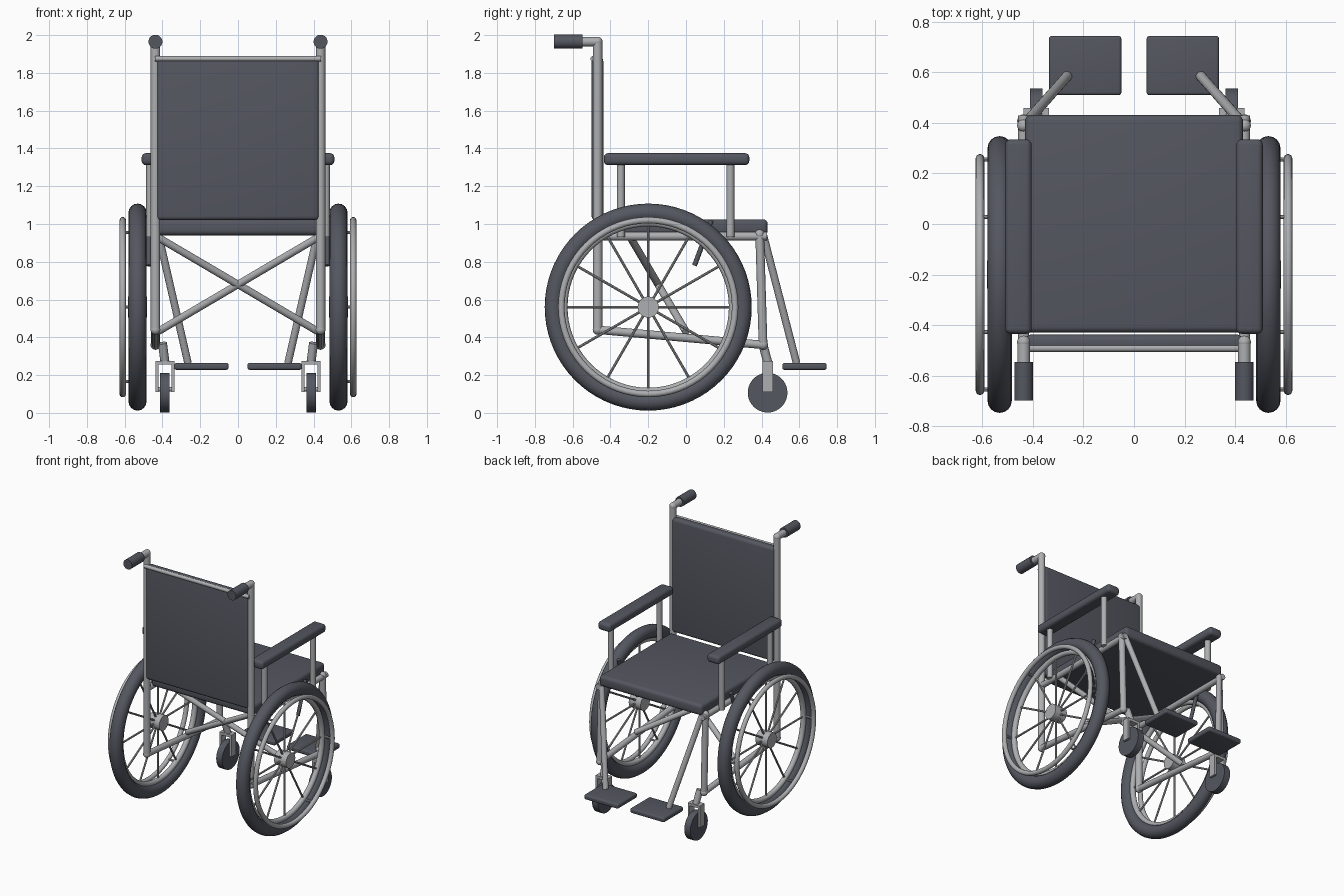
import bpy, math
from mathutils import Vector

if "Cube" in bpy.data.objects:
    bpy.data.objects.remove(bpy.data.objects["Cube"])


def material(name, rgb):
    m = bpy.data.materials.new(name)
    m.diffuse_color = (*rgb, 1)
    m.use_nodes = True
    m.node_tree.nodes["Principled BSDF"].inputs["Base Color"].default_value = m.diffuse_color
    return m


STEEL = material("steel_grey", (0.42, 0.425, 0.44))
DARK = material("dark_charcoal", (0.09, 0.095, 0.118))


def finish(ob, name, mat, smooth=True):
    ob.name = name
    ob.data.materials.append(mat)
    if smooth:
        bpy.ops.object.shade_smooth_by_angle(angle=math.radians(40))
    return ob


def tube(name, a, b, r, mat=STEEL, sides=20):
    a, b = Vector(a), Vector(b)
    d = b - a
    bpy.ops.mesh.primitive_cylinder_add(vertices=sides, radius=r, depth=d.length,
                                        location=(a + b) / 2,
                                        rotation=d.to_track_quat('Z', 'Y').to_euler())
    return finish(bpy.context.object, name, mat)


def ball(name, p, r, mat=STEEL):
    bpy.ops.mesh.primitive_uv_sphere_add(segments=20, ring_count=12, radius=r, location=p)
    return finish(bpy.context.object, name, mat)


def box(name, lo, hi, bevel, mat=DARK):
    lo, hi = Vector(lo), Vector(hi)
    bpy.ops.mesh.primitive_cube_add(size=1, location=(lo + hi) / 2)
    ob = bpy.context.object
    ob.scale = hi - lo
    bpy.ops.object.transform_apply(location=False, rotation=False, scale=True)
    if bevel:
        mod = ob.modifiers.new("rounded_edges", 'BEVEL')
        mod.width, mod.segments = bevel, 4
        bpy.ops.object.modifier_apply(modifier=mod.name)
    return finish(ob, name, mat)


def ring(name, x, major, minor, mat):
    bpy.ops.mesh.primitive_torus_add(major_segments=72, minor_segments=16,
                                     major_radius=major, minor_radius=minor,
                                     location=(x, WY, WZ), rotation=(0, math.pi / 2, 0))
    return finish(bpy.context.object, name, mat)


WY, WZ = -0.20, 0.56  # main wheel centre

# Seat, backrest and its rear crossbar
box("seat", (-0.432, -0.43, 0.94), (0.432, 0.432, 1.025), 0.025)
box("backrest", (-0.43, -0.5, 1.02), (0.43, -0.438, 1.885), 0.022)
tube("backrest_bar", (-0.44, -0.492, 1.875), (0.44, -0.492, 1.875), 0.014)

for s, side in ((-1, "left"), (1, "right")):
    def P(x, y, z):
        return (s * x, y, z)

    def span(name, x0, x1, y0, y1, z0, z1, bevel, mat=DARK):
        xs = sorted((s * x0, s * x1))
        return box(f"{name}_{side}", (xs[0], y0, z0), (xs[1], y1, z1), bevel, mat)

    def rod(name, a, b, r, mat=STEEL, sides=20):
        return tube(f"{name}_{side}", P(*a), P(*b), r, mat, sides)

    # Frame tubes with rounded joints
    back_top, back_low = (0.437, -0.468, 1.965), (0.437, -0.468, 0.44)
    front_low, front_top = (0.437, 0.408, 0.36), (0.437, 0.39, 0.945)
    rod("back_upright", back_low, back_top, 0.025)
    rod("lower_rail", back_low, front_low, 0.022)
    rod("front_post", front_low, front_top, 0.023)
    rod("seat_rail", (0.437, -0.468, 0.935), (0.437, 0.43, 0.935), 0.022)
    for i, p in enumerate((back_top, back_low, front_low, front_top)):
        ball(f"frame_joint_{i}_{side}", P(*p), 0.026)

    # Push handle
    rod("handle_stub", back_top, (0.437, -0.56, 1.965), 0.025)
    rod("handle_grip", (0.437, -0.547, 1.965), (0.437, -0.698, 1.965), 0.037, DARK)

    # Crossed brace under the seat
    rod("cross_brace", (0.425, -0.295, 0.93), (-0.425, 0.0, 0.43), 0.02)

    # Armrest and posts
    span("armrest", 0.405, 0.51, -0.435, 0.335, 1.312, 1.375, 0.022)
    for n, y in (("rear", -0.345), ("front", 0.235)):
        rod(f"armrest_post_{n}", (0.465, y, 0.93), (0.465, y, 1.33), 0.021)

    # Brake lever
    rod("brake_lever", (0.472, 0.135, 1.02), (0.472, 0.045, 0.78), 0.013, DARK)

    # Footrest
    rod("footrest_hanger", (0.42, 0.41, 0.94), (0.265, 0.585, 0.265), 0.02)
    span("footplate", 0.05, 0.337, 0.51, 0.745, 0.228, 0.265, 0.012)

    # Caster wheel with stem and fork
    rod("caster_stem", (0.4, 0.405, 0.37), (0.387, 0.432, 0.27), 0.024)
    span("caster_crown", 0.345, 0.43, 0.405, 0.46, 0.255, 0.275, 0, STEEL)
    for n, x in (("inner", 0.345), ("outer", 0.43)):
        span(f"caster_fork_{n}", x - 0.008, x + 0.008, 0.405, 0.46, 0.11, 0.275, 0, STEEL)
    rod("caster_axle", (0.345, 0.432, 0.125), (0.43, 0.432, 0.125), 0.012)
    rod("caster_wheel", (0.362, 0.432, 0.107), (0.412, 0.432, 0.107), 0.105, DARK, 40)

    # Main wheel: tyre, rim, hub, hand rim
    ring(f"tyre_{side}", s * 0.532, 0.5, 0.048, DARK)
    ring(f"wheel_rim_{side}", s * 0.532, 0.447, 0.02, STEEL)
    ring(f"hand_rim_{side}", s * 0.61, 0.46, 0.017, STEEL)
    rod("wheel_hub", (0.482, WY, WZ), (0.582, WY, WZ), 0.056, STEEL, 28)

    # Spokes, and a hand rim bracket beside every second one
    for k in range(12):
        c, t = math.cos(k * math.pi / 6), math.sin(k * math.pi / 6)
        rod(f"spoke_{k}", (0.532, WY + 0.04 * c, WZ + 0.04 * t),
            (0.532, WY + 0.44 * c, WZ + 0.44 * t), 0.007, STEEL, 8)
        if k % 2 == 0:
            y, z = WY + 0.455 * c, WZ + 0.455 * t
            rod(f"hand_rim_bracket_{k}", (0.535, y, z), (0.61, y, z), 0.008, STEEL, 8)
